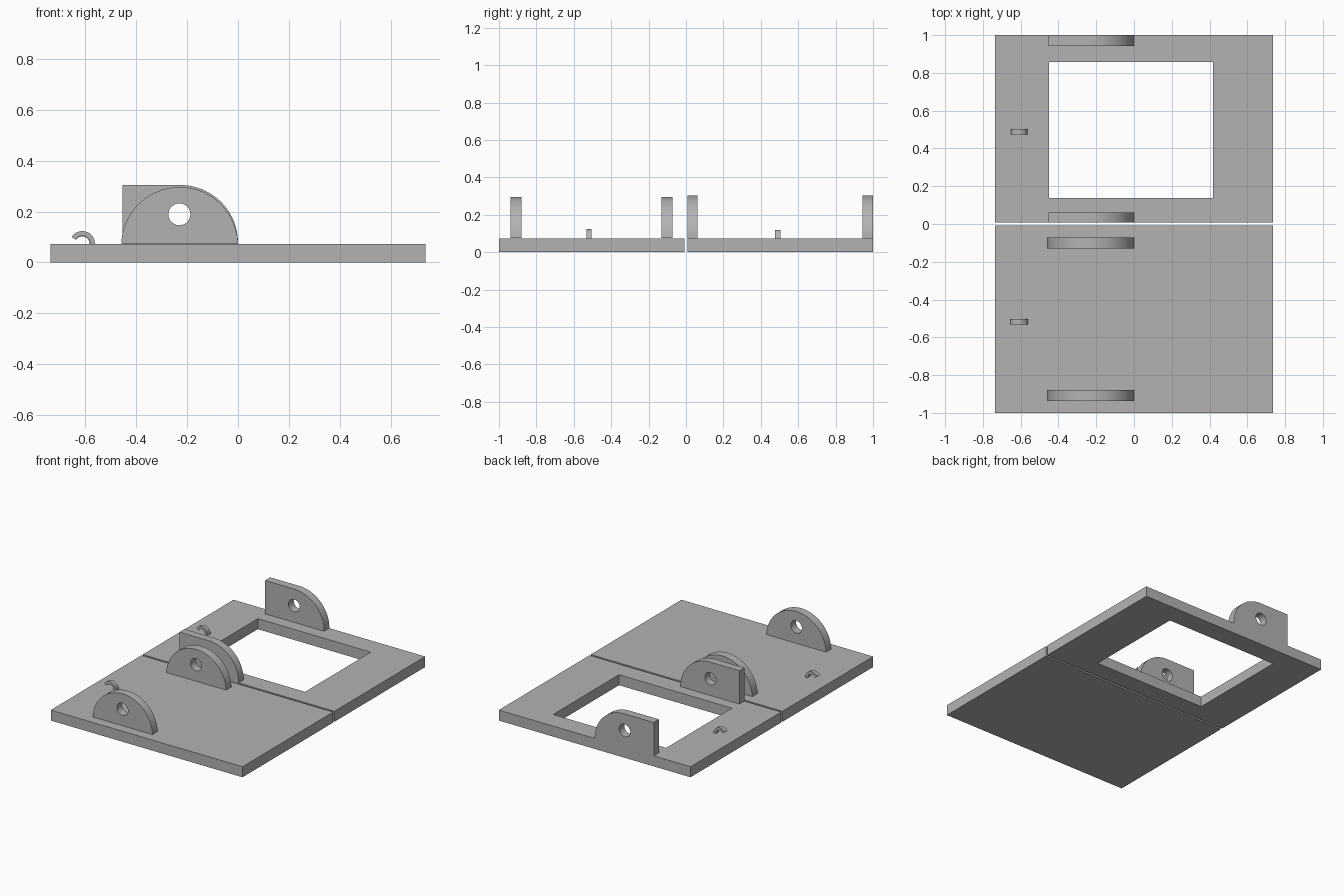
import bpy, bmesh
from math import sin, cos, pi, radians

cube = bpy.data.objects.get("Cube")
if cube:
    bpy.data.objects.remove(cube, do_unlink=True)

grey = bpy.data.materials.new("plain grey")
grey.use_nodes = True
grey.diffuse_color = (0.45, 0.45, 0.45, 1)
grey.node_tree.nodes["Principled BSDF"].inputs["Base Color"].default_value = (0.45, 0.45, 0.45, 1)

TOP = 0.073       # plate thickness
HALF_X = 0.735    # plate half width


def arc(cx, cz, r, a0, a1, n):
    angles = [radians(a0 + (a1 - a0) * i / n) for i in range(n + 1)]
    return [(cx + r * cos(a), cz + r * sin(a)) for a in angles]


def extrude(name, profile, y0, y1):
    """Solid made by sweeping an x-z profile from y0 to y1."""
    bm = bmesh.new()
    face = bm.faces.new([bm.verts.new((x, y0, z)) for x, z in profile])
    swept = bmesh.ops.extrude_face_region(bm, geom=[face])["geom"]
    moved = [v for v in swept if isinstance(v, bmesh.types.BMVert)]
    bmesh.ops.translate(bm, verts=moved, vec=(0, y1 - y0, 0))
    bmesh.ops.recalc_face_normals(bm, faces=bm.faces)
    mesh = bpy.data.meshes.new(name)
    bm.to_mesh(mesh)
    bm.free()
    mesh.materials.append(grey)
    obj = bpy.data.objects.new(name, mesh)
    bpy.context.collection.objects.link(obj)
    return obj


def cut(obj, cutter):
    mod = obj.modifiers.new("opening", 'BOOLEAN')
    mod.operation = 'DIFFERENCE'
    mod.solver = 'EXACT'
    mod.object = cutter
    cutter.hide_render = True
    bpy.context.view_layer.objects.active = obj
    bpy.ops.object.modifier_apply(modifier=mod.name)
    bpy.data.objects.remove(cutter, do_unlink=True)


def smooth(obj):
    bpy.ops.object.select_all(action='DESELECT')
    obj.select_set(True)
    bpy.context.view_layer.objects.active = obj
    bpy.ops.object.shade_smooth_by_angle(angle=radians(30))


def rect(x0, x1, z0, z1):
    return [(x0, z0), (x1, z0), (x1, z1), (x0, z1)]


# Plates: a solid one in front, a framed one behind
extrude("front_plate", rect(-HALF_X, HALF_X, 0, TOP), -1, -0.007)
back_plate = extrude("back_plate", rect(-HALF_X, HALF_X, 0, TOP), 0.007, 1)
cut(back_plate, extrude("window_cutter", rect(-0.449, 0.418, -0.1, 0.2), 0.137, 0.858))

# Hinge lugs: half round in front, one squared shoulder behind
half_round = arc(-0.229, 0.067, 0.229, 2, 178, 48)
shouldered = [(-0.453, TOP), (0, TOP)] + arc(-0.227, 0.077, 0.227, 0, 90, 24) + [(-0.453, 0.304)]
half_round = [(x, max(z, TOP)) for x, z in half_round]
lugs = [
    ("front_outer_lug", half_round, -0.937, -0.88),
    ("front_inner_lug", half_round, -0.13, -0.072),
    ("back_inner_lug", shouldered, 0.007, 0.061),
    ("back_outer_lug", shouldered, 0.943, 1),
]
for name, profile, y0, y1 in lugs:
    lug = extrude(name, profile, y0, y1)
    hole = arc(-0.23, 0.189, 0.043, 0, 348.75, 31)
    cut(lug, extrude("pin_hole_cutter", hole, y0 - 0.05, y1 + 0.05))
    smooth(lug)

# Small curved hooks, one per plate
for name, r, y0, y1 in [("front_hook", 0.05, -0.533, -0.504), ("back_hook", 0.047, 0.475, 0.504)]:
    profile = arc(-0.611, TOP, r, 0, 147, 20) + arc(-0.611, TOP, r - 0.018, 147, 0, 20)
    smooth(extrude(name, profile, y0, y1))
